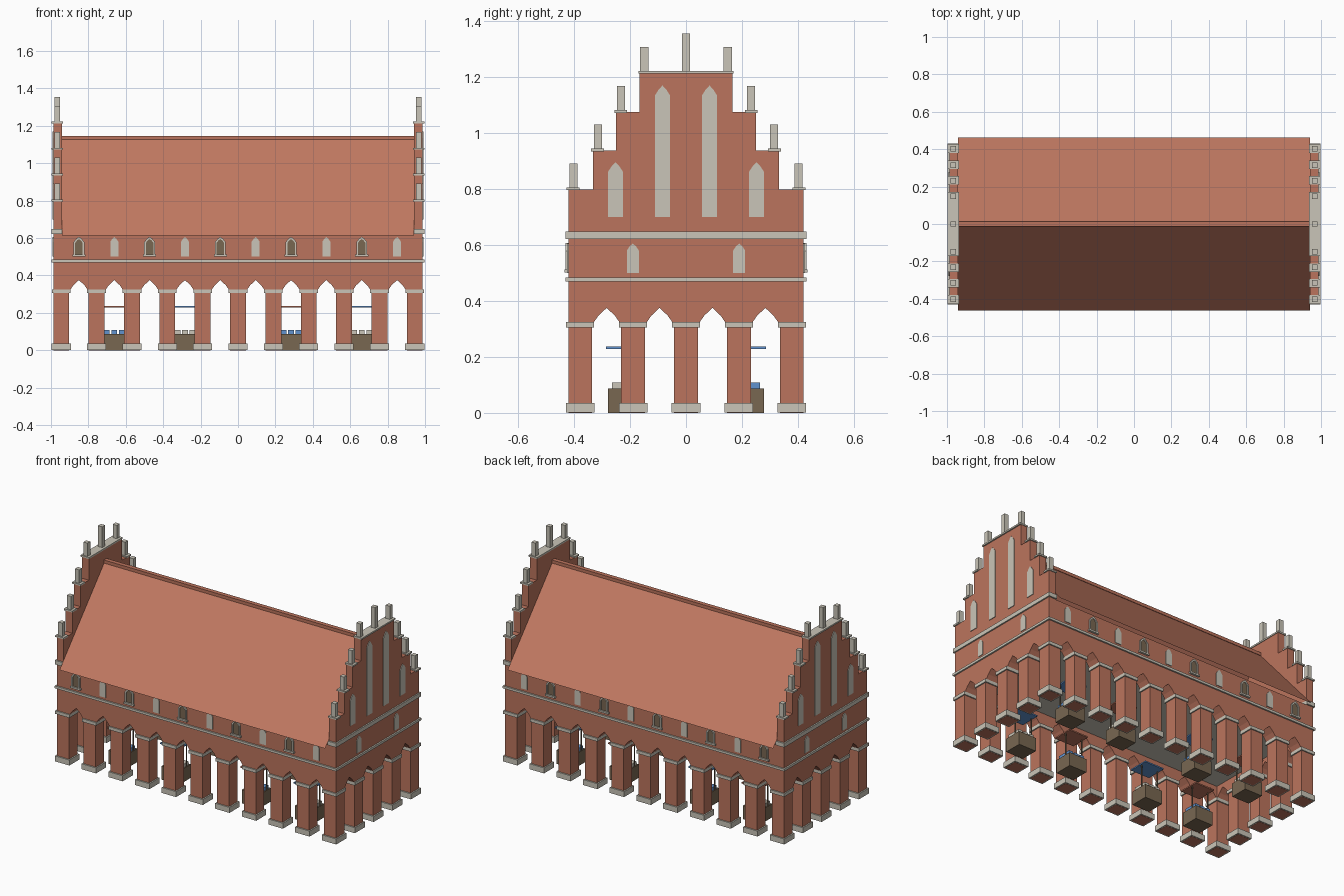
import bpy, bmesh

if "Cube" in bpy.data.objects:
    bpy.data.objects.remove(bpy.data.objects["Cube"])

# ---- materials ----
def material(name, rgb):
    m = bpy.data.materials.new(name)
    m.diffuse_color = (*rgb, 1)
    m.use_nodes = True
    m.node_tree.nodes["Principled BSDF"].inputs["Base Color"].default_value = m.diffuse_color
    return m

BRICK = material("brick", (0.50, 0.175, 0.11))
TILE = material("roof tile", (0.53, 0.19, 0.12))
STONE = material("pale stone", (0.59, 0.56, 0.48))
WOOD = material("brown wood", (0.19, 0.135, 0.083))
BLUE = material("blue cloth", (0.12, 0.29, 0.62))

parts = {}

def get(name, mat):
    if name not in parts:
        parts[name] = (bmesh.new(), mat)
    return parts[name][0]

def place(axis, u, v, w):
    return (w, u, v) if axis == 'x' else (u, w, v)

def box(name, mat, x, y, z):
    prism(name, mat, [(x[0], z[0]), (x[1], z[0]), (x[1], z[1]), (x[0], z[1])], 'y', *y)

def prism(name, mat, pts, axis, a, b):
    """Extrude a profile (u, z) along the axis from a to b."""
    bm = get(name, mat)
    A = [bm.verts.new(place(axis, u, v, a)) for u, v in pts]
    B = [bm.verts.new(place(axis, u, v, b)) for u, v in pts]
    bm.faces.new(A)
    bm.faces.new(B[::-1])
    for i in range(len(pts)):
        j = (i + 1) % len(pts)
        bm.faces.new((A[i], B[i], B[j], A[j]))

def lancet(c, hw, z0, shoulder, top):
    return [(c - hw, z0), (c + hw, z0), (c + hw, shoulder), (c + hw * .5, (shoulder + top * 1.1) / 2.1 + .003),
            (c, top), (c - hw * .5, (shoulder + top * 1.1) / 2.1 + .003), (c - hw, shoulder)]

def ring(name, mat, outer, inner, axis, a, b):
    """Frame between two profiles with equal point counts."""
    bm = get(name, mat)
    layers = [[bm.verts.new(place(axis, u, v, w)) for u, v in p] for w in (a, b) for p in (outer, inner)]
    oa, ia, ob, ib = layers
    n = len(outer)
    for i in range(n):
        j = (i + 1) % n
        for p, q in ((oa, ia), (ia, ib), (ib, ob), (ob, oa)):
            bm.faces.new((p[i], p[j], q[j], q[i]))

P = 0.189                       # bay pitch
LX, LY = 0.9875, 0.4205         # outer wall faces
HW = 0.0425                     # half pier
EAVE = 0.62

# ---- piers with bases and capitals ----
spots = {(i, j) for i in range(-5, 6) for j in (-2, 2)} | {(i, j) for i in (-5, 5) for j in range(-2, 3)}
for i, j in sorted(spots):
    x, y = i * P, j * P
    for name, mat, h, z in (("piers", BRICK, HW, (0, .315)),
                            ("pier_bases", STONE, .051, (.001, .036)),
                            ("pier_capitals", STONE, .05, (.305, .325))):
        box(name, mat, (x - h, x + h), (y - h, y + h), z)

# ---- arcade walls ----
def arcade(L, bays):
    pts = [(-L, .315)]
    for k in range(bays):
        c = (k - (bays - 1) / 2) * P
        pts += [(c - .052, .315), (c - .029, .348), (c, .375), (c + .029, .348), (c + .052, .315)]
    return pts + [(L, .315), (L, EAVE), (-L, EAVE)]

for s in (-1, 1):
    prism("long_arcade_walls", BRICK, arcade(LX, 10), 'y', s * LY, s * (LY - .085))
    prism("end_arcade_walls", BRICK, arcade(LY, 4), 'x', s * LX, s * (LX - .085))

# ---- ceiling and string course ----
box("hall_ceiling", STONE, (-.91, .91), (-.34, .34), (.40, .42))
box("string_course", STONE, (-.997, .997), (-.43, .43), (.469, .484))

# ---- windows on the long walls, alternating glazed and blind ----
for s in (-1, 1):
    for k in range(10):
        c = (k - 4.5) * P
        w = s * LY
        if k % 2 == 0:
            ring("window_frames", STONE, lancet(c, .029, .505, .578, .607),
                 lancet(c, .020, .513, .574, .594), 'y', w - s * .005, w + s * .010)
            box("window_sills", STONE, (c - .035, c + .035), sorted((w - s * .005, w + s * .013)), (.502, .513))
            prism("window_panes", WOOD, lancet(c, .021, .51, .574, .596), 'y', w - s * .004, w + s * .003)
        else:
            prism("blind_windows", STONE, lancet(c, .0215, .50, .58, .605), 'y', w - s * .004, w + s * .004)

# ---- stepped gables ----
steps = [(LY, .799), (.333, .937), (.25, 1.075), (.167, 1.214)]
outline = []
for n, (y, z) in enumerate(steps):
    outline += [(y, EAVE - .005 if n == 0 else steps[n - 1][1]), (y, z)]
outline += [(-y, z) for y, z in reversed(outline)]
for s in (-1, 1):
    prism("stepped_gables", BRICK, outline, 'x', s * LX, s * .94)
    xs = sorted((s * .936, s * .996))
    box("gable_bands", STONE, xs, (-.43, .43), (.622, .648))
    box("gable_copings", STONE, xs, (-.17, .17), (1.212, 1.222))
    px = sorted((s * .952, s * .981))
    box("pinnacles", STONE, px, (-.0145, .0145), (1.22, 1.355))
    for t in (-1, 1):
        for y, z in steps:
            cy = y - .018
            if y > .2:
                box("gable_copings", STONE, xs, sorted((t * (y - .04), t * (y + .006))), (z - .003, z + .007))
            box("pinnacles", STONE, px, (t * cy - .0145, t * cy + .0145), (z, z + .093))
        # blind niches and end windows
        for c, hw, z0, sh, top in ((.084, .0265, .70, 1.135, 1.17), (.252, .0265, .70, .862, .895),
                                   (.19, .0215, .50, .58, .605)):
            prism("gable_niches", STONE, lancet(t * c, hw, z0, sh, top), 'x', s * (LX - .004), s * (LX + .004))

# ---- roof: two thin sloping sheets and a ridge ----
bm = get("roof", TILE)
for s in (-1, 1):
    bm.faces.new([bm.verts.new(p) for p in ((-.94, s * .462, .613), (.94, s * .462, .613),
                                            (.94, 0, 1.138), (-.94, 0, 1.138))][::-s])
box("roof_ridge", BRICK, (-.94, .94), (-.014, .014), (1.126, 1.146))

# ---- market stalls along both long sides ----
for s in (-1, 1):
    for k, x in enumerate((-3.5 * P, -1.5 * P, 1.5 * P, 3.5 * P)):
        y = s * .22
        box("stall_counters", WOOD, (x - .062, x + .062), (y - .058, y + .058), (0, .087))
        blue = (k + (s > 0)) % 2 == 0
        for d in (-.04, 0, .04):
            box("blue_goods" if blue else "pale_goods", BLUE if blue else STONE,
                (x + d - .015, x + d + .015), (y - .045, y + .045), (.087, .109))
        awning = ("blue_awnings", BLUE) if k % 2 else ("red_awnings", BRICK)
        box(*awning, (x - .068, x + .068), (y - .065, y + .065), (.229, .237))
        for t in (-1, 1):
            box("awning_posts", WOOD, (x + t * .059 - .003, x + t * .059 + .003),
                (s * .2 - .003, s * .2 + .003), (.08, .23))

# ---- make the objects ----
for name, (bm, mat) in parts.items():
    if name != "roof":
        bmesh.ops.recalc_face_normals(bm, faces=bm.faces)
    me = bpy.data.meshes.new(name)
    bm.to_mesh(me)
    bm.free()
    me.materials.append(mat)
    bpy.context.collection.objects.link(bpy.data.objects.new(name, me))
